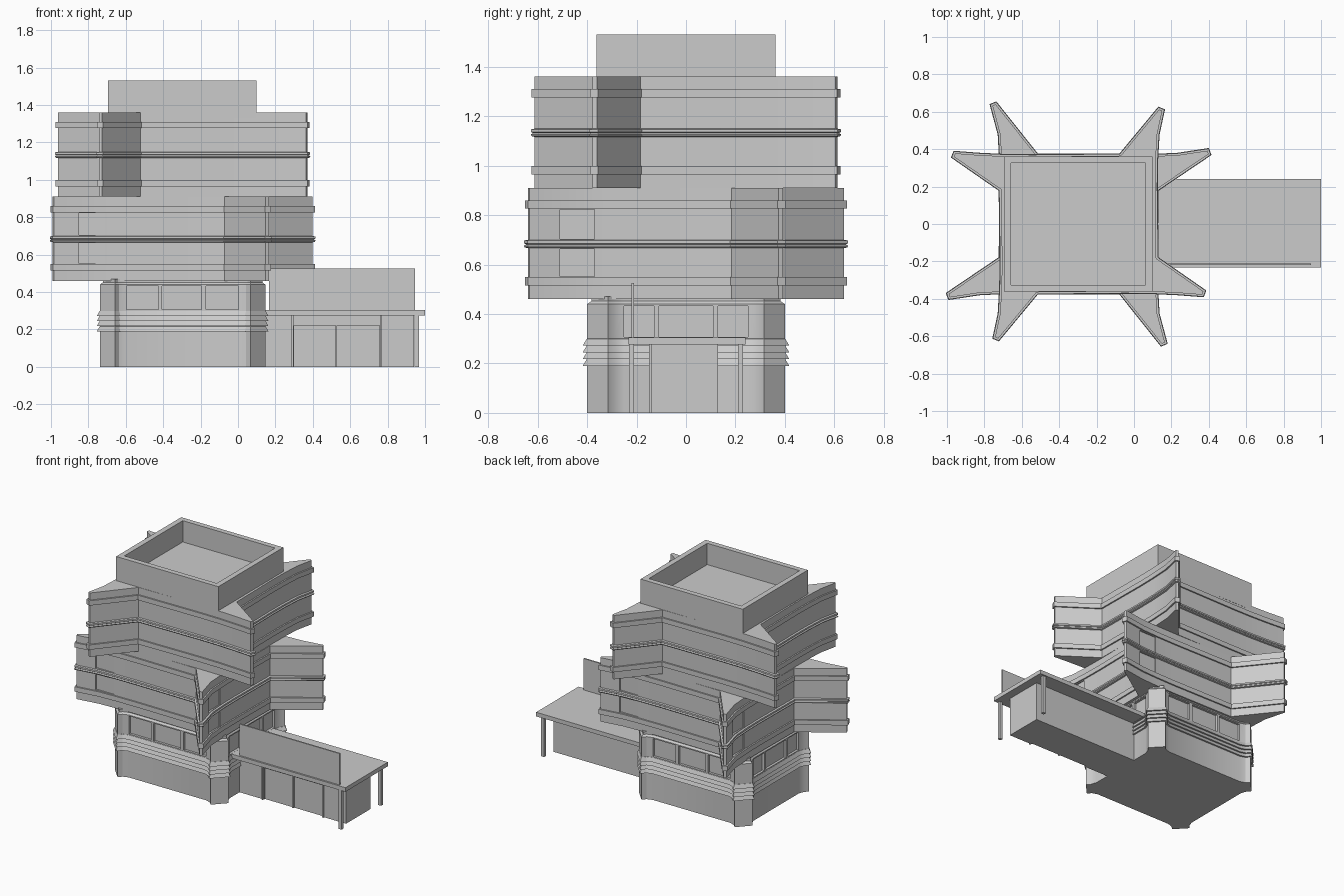
import bpy, bmesh
from mathutils import Vector

if "Cube" in bpy.data.objects:
    bpy.data.objects.remove(bpy.data.objects["Cube"])

CX = -0.296  # tower centre


def offset(pts, d):
    # mitred outward offset of a counter-clockwise outline
    out, n = [], len(pts)
    for i in range(n):
        p, a, b = Vector(pts[i]), Vector(pts[i - 1]), Vector(pts[(i + 1) % n])
        e, f = (p - a).normalized(), (b - p).normalized()
        n1, n2 = Vector((e.y, -e.x)), Vector((f.y, -f.x))
        out.append(p + (n1 + n2) * d / (1 + n1.dot(n2)))
    return out


def loft(name, pts, profile):
    # stack offset outlines along a (height, offset) profile and cap the ends
    bm = bmesh.new()
    rings = [[bm.verts.new((p.x + CX, p.y, z)) for p in offset(pts, d)] for z, d in profile]
    n = len(pts)
    for lo, hi in zip(rings, rings[1:]):
        for i in range(n):
            j = (i + 1) % n
            bm.faces.new((lo[i], lo[j], hi[j], hi[i]))
    bm.faces.new(rings[0][::-1])
    bm.faces.new(rings[-1])
    return finish(name, bm)


def finish(name, bm):
    me = bpy.data.meshes.new(name)
    bm.to_mesh(me)
    bm.free()
    ob = bpy.data.objects.new(name, me)
    bpy.context.collection.objects.link(ob)
    return ob


def add_box(bm, lo, hi):
    vs = bmesh.ops.create_cube(bm, size=1)["verts"]
    for v in vs:
        v.co = [(a + b) / 2 + c * (b - a) for a, b, c in zip(lo, hi, v.co)]


def boxes(name, *spans):
    bm = bmesh.new()
    for x0, x1, y0, y1, z0, z1 in spans:
        add_box(bm, (x0, y0, z0), (x1, y1, z1))
    return finish(name, bm)


def cut(ob, cutter):
    m = ob.modifiers.new("recess", "BOOLEAN")
    m.operation, m.object, m.solver = "DIFFERENCE", cutter, "EXACT"
    cutter.hide_render = True
    bpy.context.view_layer.objects.active = ob
    bpy.ops.object.modifier_apply(modifier=m.name)
    bpy.data.objects.remove(cutter)


def smooth(ob):
    bpy.ops.object.select_all(action="DESELECT")
    ob.select_set(True)
    bpy.context.view_layer.objects.active = ob
    bpy.ops.object.shade_smooth_by_angle(angle=0.4)


def pinwheel(e):
    # half outline of the four-spiked floor plan, turned 180 degrees for the rest
    half = [(-0.225, -0.365), (0.25, -0.36), (0.4, -0.362), (0.53, -0.368),
            (0.66 + e, -0.378 - e / 2), (0.667 + e, -0.36 - e / 2), (0.415, -0.185),
            (0.41, 0.2), (0.412, 0.34), (0.42, 0.48),
            (0.447 + e / 2, 0.605 + e), (0.43 + e / 2, 0.612 + e)]
    return half + [(-x, -y) for x, y in half]


def banded(z):
    # wall profile with two flat bands and a rounded middle one
    pr = [(z, 0)]
    for h, mid in ((0.055, 0), (0.206, 1), (0.366, 0)):
        a, b = z + h, z + h + 0.034
        if mid:
            pr += [(a, 0), (a + 0.003, 0.01), (a + 0.01, 0.013), (a + 0.016, 0.006),
                   (a + 0.02, 0.012), (b - 0.003, 0.012), (b, 0)]
        else:
            pr += [(a, 0), (a, 0.01), (b, 0.01), (b, 0)]
    return pr + [(z + 0.45, 0)]


# upper tier, and the mirrored, slightly longer lower tier
upper = loft("upper_tier", pinwheel(0), banded(0.91))
lower = loft("lower_tier", [(-x, y) for x, y in pinwheel(0.028)][::-1], banded(0.46))
panes = []
for z0, z1 in ((0.552, 0.662), (0.704, 0.822)):
    for s in (1, -1):
        xs = sorted((CX - s * 0.555, CX - s * 0.415))
        ys = sorted((-s * 0.45, -s * 0.357))
        panes.append((*xs, *ys, z0, z1))
        xs = sorted((CX + s * 0.407, CX + s * 0.5))
        ys = sorted((-s * 0.51, -s * 0.37))
        panes.append((*xs, *ys, z0, z1))
cut(lower, boxes("pane_cutter", *panes))

# ground storey with flared, chamfered corners and a louvred belt
half = [(-0.30, -0.362), (0.30, -0.362), (0.34, -0.375), (0.3625, -0.40), (0.4425, -0.315),
        (0.42, -0.29), (0.406, -0.25), (0.406, 0.25), (0.42, 0.29), (0.4425, 0.315),
        (0.3625, 0.40), (0.34, 0.375)]
outline = half + [(-x, -y) for x, y in half]
prof = [(0, 0)]
for i in range(4):
    z = 0.19 + i * 0.0275
    prof += [(z, 0), (z, 0.012), (z + 0.027, 0.001)]
prof += [(0.30, 0), (0.44, 0), (0.452, -0.012), (0.47, -0.012)]
base = loft("ground_storey", outline, prof)
wins = []
for s in (1, -1):
    for a, b in ((-0.30, -0.13), (-0.11, 0.10), (0.125, 0.30)):
        wins.append((CX + a, CX + b, *sorted((s * 0.345, s * 0.45)), 0.306, 0.432))
    for a, b in ((-0.25, -0.13), (-0.11, 0.11), (0.13, 0.25)):
        wins.append((*sorted((CX + s * 0.389, CX + s * 0.5)), a, b, 0.306, 0.432))
cut(base, boxes("window_cutter", *wins))
for ob in (upper, lower, base):
    smooth(ob)

# rooftop parapet box with a sunken deck
roof = boxes("roof_parapet", (-0.696, 0.1, -0.362, 0.362, 1.33, 1.53))
cut(roof, boxes("deck_cutter", (-0.658, 0.062, -0.325, 0.325, 1.38, 1.6)))

# entrance annex with recessed glazing
room = boxes("annex_room", (0.08, 0.94, -0.14, 0.13, 0, 0.285))
cut(room, boxes("glazing_cutter", (0.30, 0.52, -0.2, -0.13, -0.01, 0.222),
                (0.53, 0.757, -0.2, -0.13, -0.01, 0.222)))
boxes("annex_mullions", *[(x, x + 0.01, -0.15, -0.135, 0, 0.28) for x in (0.287, 0.76)])
boxes("canopy_slab", (0.09, 1.0, -0.232, 0.24, 0.276, 0.305))
boxes("canopy_posts", *[(0.945, 0.968, y, y + 0.02, 0, 0.28) for y in (-0.23, 0.21)])
boxes("sign_fin", (0.165, 0.946, -0.22, -0.21, 0.30, 0.526))
